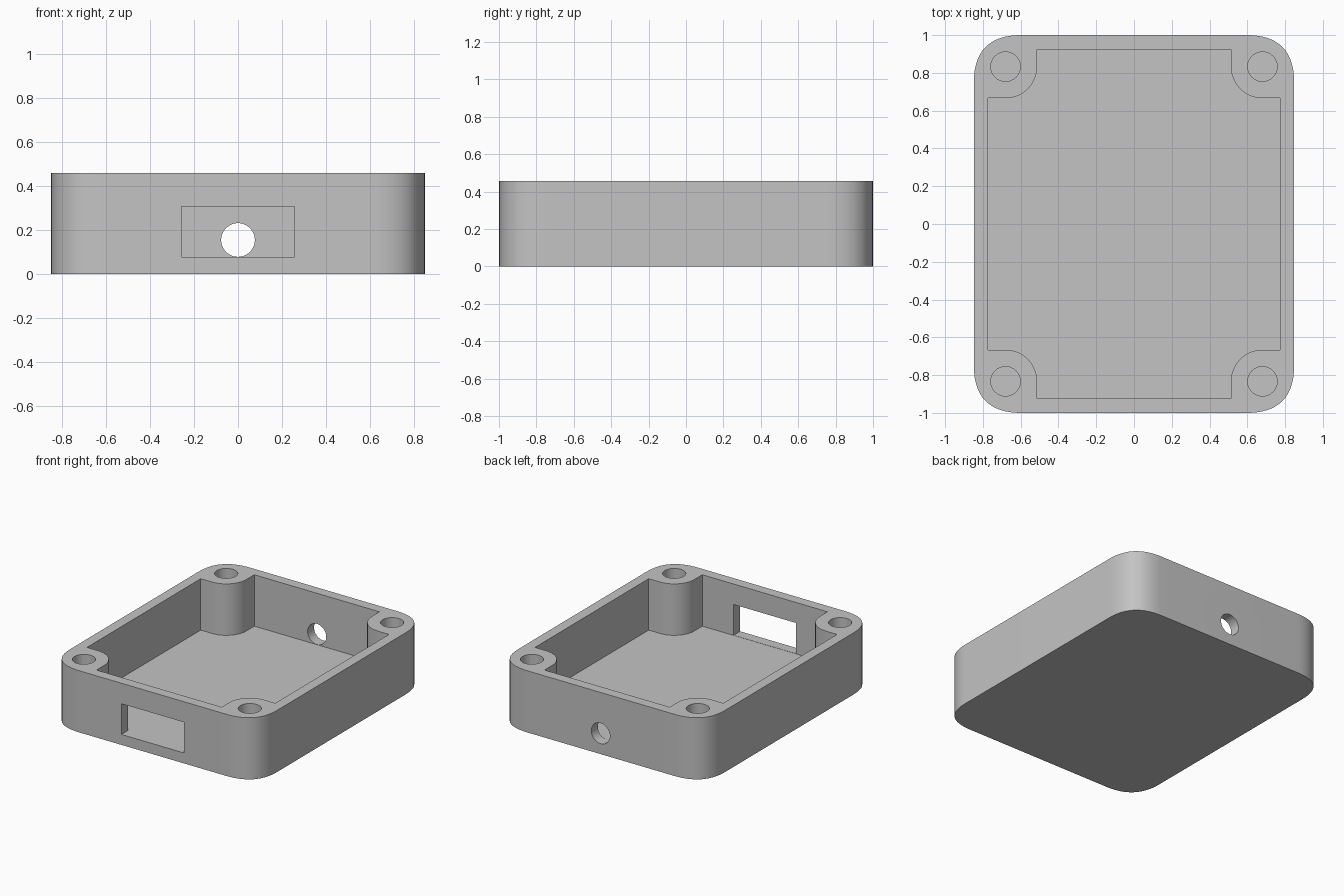
import bpy, bmesh, math
from mathutils import Matrix

if "Cube" in bpy.data.objects:
    bpy.data.objects.remove(bpy.data.objects["Cube"])

HX, HY, H = 0.848, 1.0, 0.457      # outer half sizes and height
T = 0.076                          # wall and floor thickness
PX, PY, PR = 0.68, 0.833, 0.167    # screw post centre and radius
CORNERS = [(1, 1), (-1, 1), (-1, -1), (1, -1)]

grey = bpy.data.materials.new("grey plastic")
grey.diffuse_color = (0.55, 0.55, 0.55, 1)
grey.use_nodes = True
grey.node_tree.nodes["Principled BSDF"].inputs["Base Color"].default_value = grey.diffuse_color


def four_corners(quarter):
    """Mirror a +x+y corner path (running counter-clockwise) to all corners."""
    pts = []
    for sx, sy in CORNERS:
        path = quarter if sx * sy > 0 else quarter[::-1]
        pts += [(sx * x, sy * y) for x, y in path]
    return pts


def prism(name, pts, z0, z1):
    bm = bmesh.new()
    face = bm.faces.new([bm.verts.new((x, y, z0)) for x, y in pts])
    ext = bmesh.ops.extrude_face_region(bm, geom=[face])
    top = [v for v in ext["geom"] if isinstance(v, bmesh.types.BMVert)]
    bmesh.ops.translate(bm, verts=top, vec=(0, 0, z1 - z0))
    bmesh.ops.recalc_face_normals(bm, faces=bm.faces[:])
    mesh = bpy.data.meshes.new(name)
    bm.to_mesh(mesh)
    bm.free()
    mesh.materials.append(grey)
    ob = bpy.data.objects.new(name, mesh)
    bpy.context.collection.objects.link(ob)
    return ob


def circle(cx, cy, r, n=48):
    return [(cx + r * math.cos(2 * math.pi * i / n),
             cy + r * math.sin(2 * math.pi * i / n)) for i in range(n)]


# outer body with softly eased corners
L, N = 0.25, 16
outer = [(HX - L * (i / N) ** 2, HY - L * (1 - i / N) ** 2) for i in range(N + 1)]
body = prism("enclosure_body", four_corners(outer), 0, H)

# cavity, leaving a rounded screw post in each corner
ix, iy = HX - T, HY - T
arc = [(PX - PR * math.sin(a), PY - PR * math.cos(a))
       for a in (math.pi / 2 * i / 16 for i in range(17))]
cavity = four_corners([(ix, PY - PR)] + arc + [(PX - PR, iy)])
cutters = [prism("cavity_cutter", cavity, T, H + 0.1)]

# blind screw holes
for sx, sy in CORNERS:
    cutters.append(prism("screw_hole_cutter", circle(sx * PX, sy * PY, 0.078), T, H + 0.1))

# rectangular port in the front wall
w, y0, y1 = 0.256, -HY - 0.05, -HY + T + 0.03
cutters.append(prism("port_cutter", [(-w, y0), (w, y0), (w, y1), (-w, y1)], 0.0775, 0.305))

# round cable hole in the back wall
cable = prism("cable_hole_cutter", circle(0, 0, 0.0765), -0.1, 0.1)
cable.data.transform(Matrix.Translation((0, HY - 0.03, 0.154)) @ Matrix.Rotation(math.pi / 2, 4, 'X'))
cutters.append(cable)

# cut everything and remove the helpers
for c in cutters:
    c.hide_render = True
    m = body.modifiers.new(c.name, 'BOOLEAN')
    m.operation, m.solver, m.object = 'DIFFERENCE', 'EXACT', c
deps = bpy.context.evaluated_depsgraph_get()
result = bpy.data.meshes.new_from_object(body.evaluated_get(deps))
body.modifiers.clear()
body.data = result
for c in cutters:
    bpy.data.objects.remove(c)

bpy.ops.object.select_all(action='DESELECT')
body.select_set(True)
bpy.context.view_layer.objects.active = body
bpy.ops.object.shade_smooth_by_angle(angle=math.radians(30))
